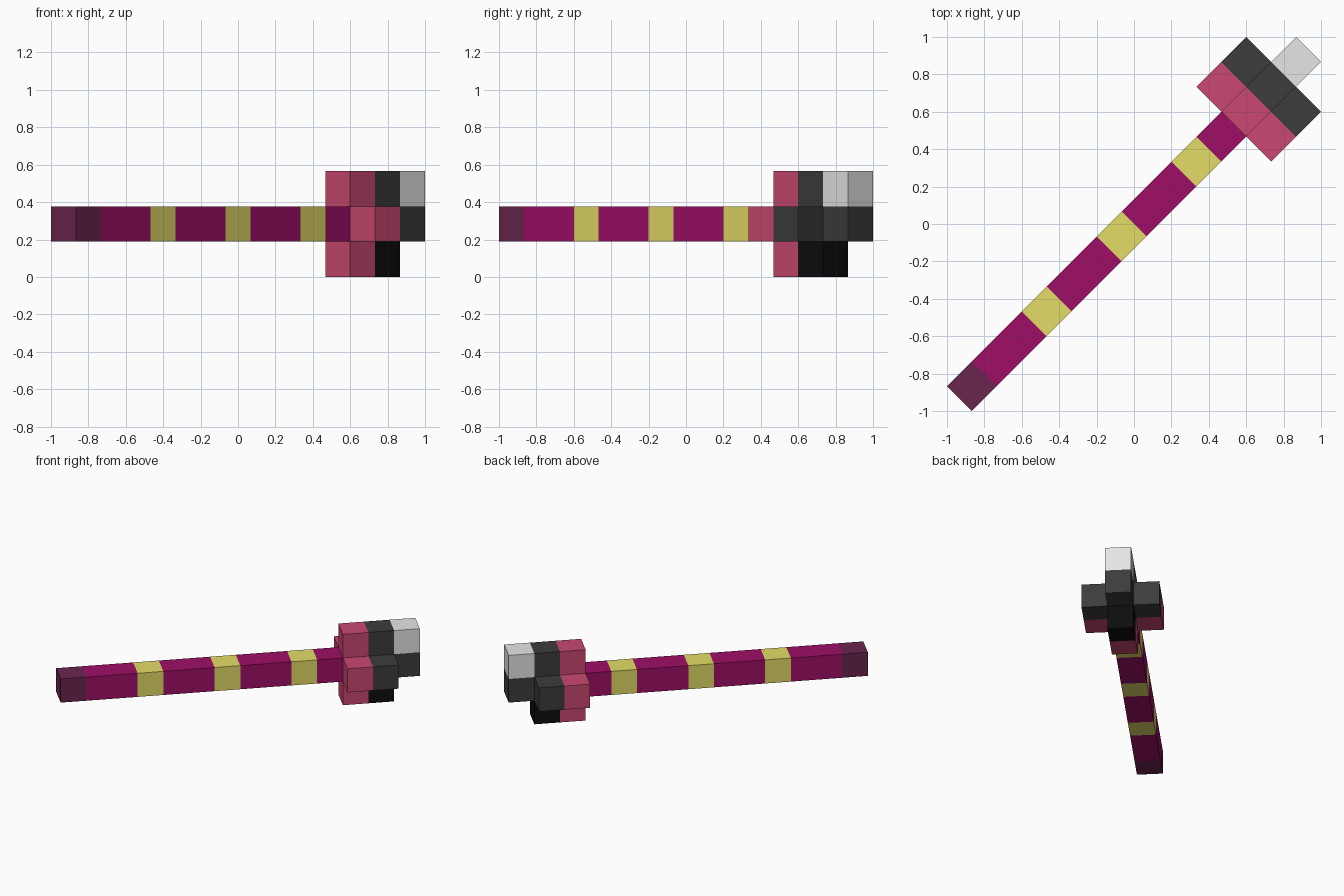
import bpy
import bmesh
import math
from mathutils import Matrix

default = bpy.data.objects.get("Cube")
if default:
    bpy.data.objects.remove(default, do_unlink=True)

STEP = 2 / 15                    # diagonal spacing of the blocks in x and y
SIDE = STEP * math.sqrt(2)       # edge of one block
LENGTH = 14                      # blocks along the staff
TURN = Matrix.Rotation(math.radians(45), 4, "Z")


def linear(c):
    c /= 255
    return c / 12.92 if c <= 0.04045 else ((c + 0.055) / 1.055) ** 2.4


def material(name, *rgb):
    colour = [linear(c) for c in rgb] + [1]
    mat = bpy.data.materials.new(name)
    mat.use_nodes = True
    mat.diffuse_color = colour
    bsdf = mat.node_tree.nodes["Principled BSDF"]
    bsdf.inputs["Base Color"].default_value = colour
    bsdf.inputs["Roughness"].default_value = 0.8
    return mat


plum = material("dark plum", 106, 38, 78)
magenta = material("magenta", 160, 15, 103)
yellow = material("pale yellow", 228, 220, 103)
pink = material("rose pink", 202, 73, 113)
charcoal = material("charcoal", 60, 60, 60)
black = material("black", 13, 13, 13)
silver = material("light grey", 230, 230, 230)


def block(name, mat, start, count=1, across=0, layer=1):
    """A bar of blocks along the staff, offset sideways and in height."""
    u = start + count / 2 - LENGTH / 2
    place = Matrix.Translation((u * SIDE, across * SIDE, (layer + 0.5) * SIDE))
    size = Matrix.Diagonal((count * SIDE, SIDE, SIDE, 1))
    bm = bmesh.new()
    bmesh.ops.create_cube(bm, size=1, matrix=TURN @ place @ size)
    mesh = bpy.data.meshes.new(name)
    bm.to_mesh(mesh)
    bm.free()
    mesh.materials.append(mat)
    obj = bpy.data.objects.new(name, mesh)
    bpy.context.collection.objects.link(obj)


# Handle: end cap, then grips separated by single-block bands
block("handle_end", plum, 0)
for i in range(3):
    block(f"handle_grip_{i + 1}", magenta, 1 + 3 * i, 2)
    block(f"handle_band_{i + 1}", yellow, 3 + 3 * i)
block("handle_neck", magenta, 10)

# Head: pink collar and dark collar around the axis
sides = {"left": (-1, 1), "right": (1, 1), "upper": (0, 2), "lower": (0, 0)}
for side, (across, layer) in sides.items():
    block(f"{side}_collar", pink, 11, 1, across, layer)
    block(f"{side}_head", black if side == "lower" else charcoal, 12, 1, across, layer)

# Tip: core running through the head, with a pale block on top
block("head_core", charcoal, 11, 3)
block("head_tip", silver, 13, 1, 0, 2)
